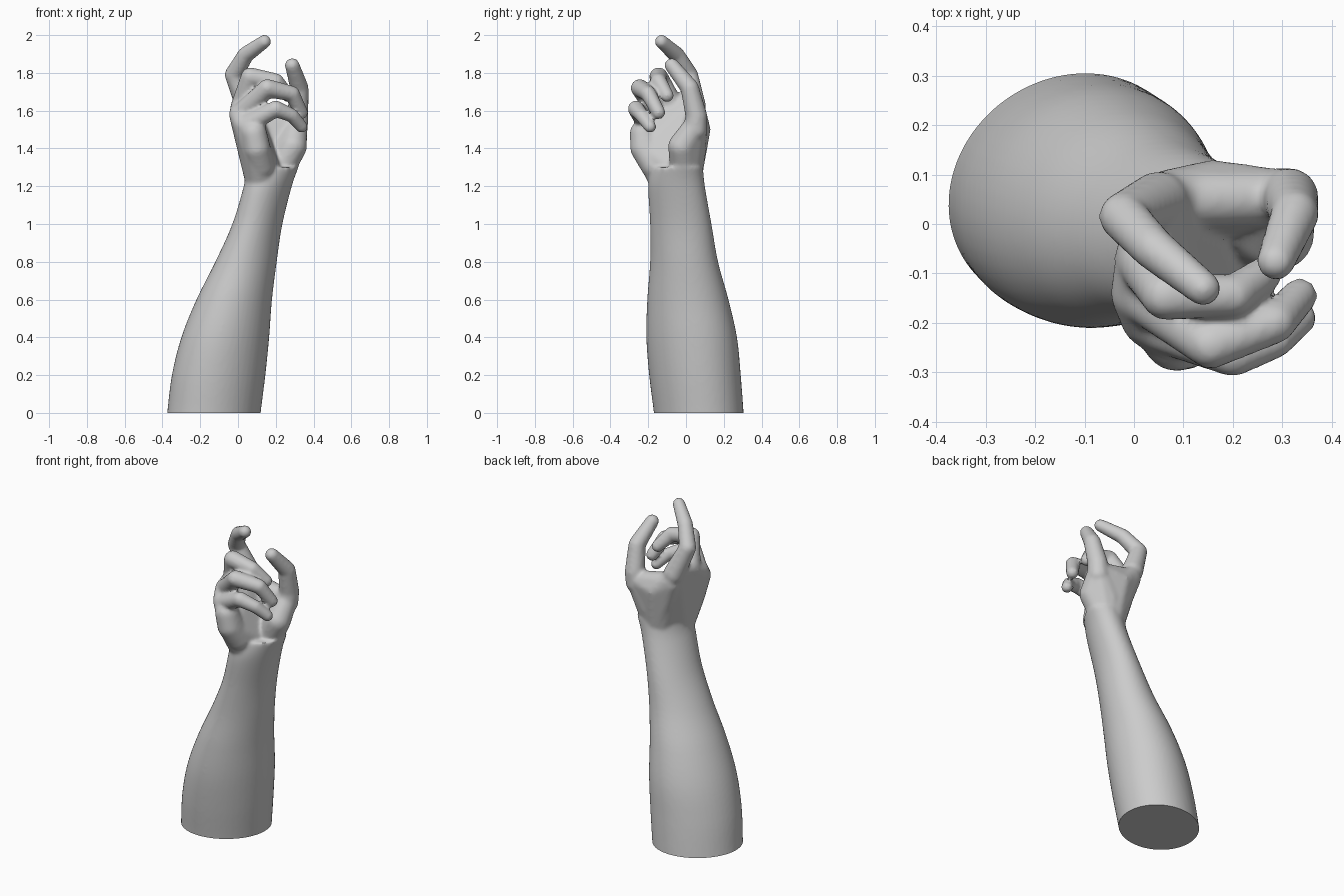
import bpy, bmesh, math
from mathutils import Vector

if "Cube" in bpy.data.objects:
    bpy.data.objects.remove(bpy.data.objects["Cube"])

skin = bpy.data.materials.new("plain grey")
skin.diffuse_color = (0.6, 0.6, 0.6, 1)
skin.use_nodes = True
skin.node_tree.nodes["Principled BSDF"].inputs["Base Color"].default_value = skin.diffuse_color

bm = bmesh.new()


def hull(*balls):
    """Convex skin stretched over spheres given as (x, y, z, radius)."""
    pts = []
    for x, y, z, r in balls:
        ball = bmesh.new()
        bmesh.ops.create_icosphere(ball, subdivisions=3, radius=r)
        pts += [v.co + Vector((x, y, z)) for v in ball.verts]
        ball.free()
    part = bmesh.new()
    for p in pts:
        part.verts.new(p)
    res = bmesh.ops.convex_hull(part, input=part.verts)
    junk = {g for g in res["geom_interior"] + res["geom_unused"]
            if isinstance(g, bmesh.types.BMVert)}
    bmesh.ops.delete(part, geom=list(junk), context='VERTS')
    bmesh.ops.recalc_face_normals(part, faces=part.faces)
    new = {v: bm.verts.new(v.co) for v in part.verts}
    for f in part.faces:
        bm.faces.new([new[v] for v in f.verts])
    part.free()


def chain(*balls):
    """Row of tapered segments, such as one finger."""
    for a, b in zip(balls, balls[1:]):
        hull(a, b)


def loft(rings, sides=48, steps=6):
    """Smooth tube through rings of (z, x min, x max, y min, y max, skew)."""
    rows = [rings[0]] + rings + [rings[-1]]
    prof = []
    for i in range(len(rings) - 1):
        p0, p1, p2, p3 = (Vector(r) for r in rows[i:i + 4])
        for k in range(steps):
            t = k / steps
            prof.append(0.5 * (2 * p1 + (p2 - p0) * t + (2 * p0 - 5 * p1 + 4 * p2 - p3) * t * t
                               + (3 * p1 - p0 - 3 * p2 + p3) * t ** 3))
    prof.append(Vector(rings[-1]))
    loops = []
    for z, x0, x1, y0, y1, skew in prof:
        loops.append([bm.verts.new(((x0 + x1) / 2 + (x1 - x0) / 2 * math.cos(a),
                                    (y0 + y1) / 2 + (y1 - y0) / 2 * math.sin(a + skew), z))
                      for a in (2 * math.pi * j / sides for j in range(sides))])
    for lo, hi in zip(loops, loops[1:]):
        for j in range(sides):
            k = (j + 1) % sides
            bm.faces.new((lo[j], lo[k], hi[k], hi[j]))
    bm.faces.new(loops[0][::-1])
    bm.faces.new(loops[-1])


# Forearm (runs below the floor, trimmed flat later)
loft([(-0.1, -0.385, 0.11, -0.16, 0.31, 0.12),
      (0.0, -0.375, 0.12, -0.17, 0.305, 0.12),
      (0.2, -0.35, 0.145, -0.195, 0.29, 0.12),
      (0.4, -0.30, 0.165, -0.21, 0.27, 0.12),
      (0.6, -0.22, 0.18, -0.205, 0.225, 0.12),
      (0.8, -0.12, 0.205, -0.19, 0.17, 0.15),
      (1.0, -0.03, 0.235, -0.19, 0.135, 0.2),
      (1.2, 0.03, 0.285, -0.20, 0.10, 0.28),
      (1.3, 0.045, 0.32, -0.18, 0.09, 0.28)])

# Palm: back of the hand, heel and little-finger edge
hull((0.12, -0.11, 1.22, 0.08), (0.18, 0.0, 1.24, 0.08), (0.10, -0.20, 1.38, 0.075),
     (0.03, -0.19, 1.53, 0.058), (0.01, -0.14, 1.58, 0.058),
     (0.02, -0.06, 1.63, 0.056), (0.05, 0.04, 1.63, 0.058))
hull((0.12, -0.165, 1.31, 0.075), (0.10, -0.225, 1.40, 0.07),
     (0.085, -0.23, 1.48, 0.068), (0.04, -0.19, 1.53, 0.055))
# Thumb muscle and the web towards the index finger
hull((0.20, 0.0, 1.25, 0.08), (0.29, -0.02, 1.41, 0.075), (0.305, 0.05, 1.52, 0.062),
     (0.22, 0.03, 1.38, 0.075))
hull((0.19, 0.01, 1.25, 0.075), (0.16, 0.075, 1.50, 0.055), (0.30, 0.055, 1.52, 0.055),
     (0.07, 0.05, 1.56, 0.06))
hull((0.16, 0.075, 1.50, 0.055), (0.07, 0.05, 1.58, 0.06))

# Thumb
chain((0.305, 0.05, 1.50, 0.064), (0.315, 0.055, 1.57, 0.058),
      (0.325, 0.02, 1.72, 0.049), (0.287, -0.075, 1.84, 0.039))
# Index finger
chain((0.05, 0.045, 1.62, 0.062), (-0.022, 0.015, 1.79, 0.049),
      (0.04, -0.05, 1.895, 0.044), (0.14, -0.13, 1.966, 0.036))
# Middle finger
chain((0.02, -0.07, 1.62, 0.060), (0.065, -0.145, 1.78, 0.050),
      (0.20, -0.145, 1.755, 0.043), (0.265, -0.10, 1.68, 0.036))
# Ring finger
chain((0.015, -0.14, 1.58, 0.058), (0.155, -0.245, 1.72, 0.048),
      (0.285, -0.20, 1.69, 0.042), (0.335, -0.145, 1.59, 0.036))
# Little finger
chain((0.035, -0.20, 1.52, 0.054), (0.20, -0.265, 1.61, 0.044),
      (0.285, -0.235, 1.575, 0.037), (0.337, -0.19, 1.515, 0.033))

mesh = bpy.data.meshes.new("arm_parts")
bm.to_mesh(mesh)
bm.free()
parts = bpy.data.objects.new("arm_parts", mesh)
bpy.context.collection.objects.link(parts)

# Fuse the parts into one skin and soften the joins
remesh = parts.modifiers.new("fuse", 'REMESH')
remesh.mode = 'VOXEL'
remesh.voxel_size = 0.01
soft = parts.modifiers.new("soften", 'SMOOTH')
soft.factor = 0.5
soft.iterations = 7
fused = bpy.data.meshes.new_from_object(
    parts.evaluated_get(bpy.context.evaluated_depsgraph_get()))
bpy.data.objects.remove(parts)

# Trim the forearm flat on the floor
bm = bmesh.new()
bm.from_mesh(fused)
bmesh.ops.bisect_plane(bm, geom=bm.verts[:] + bm.edges[:] + bm.faces[:], dist=1e-5,
                       plane_co=(0, 0, 0), plane_no=(0, 0, 1), clear_inner=True)
bmesh.ops.holes_fill(bm, edges=[e for e in bm.edges if e.is_boundary], sides=0)
bmesh.ops.recalc_face_normals(bm, faces=bm.faces)
bm.to_mesh(fused)
bm.free()

fused.materials.clear()
fused.materials.append(skin)
arm = bpy.data.objects.new("forearm_and_hand", fused)
bpy.context.collection.objects.link(arm)
bpy.context.view_layer.objects.active = arm
arm.select_set(True)
bpy.ops.object.shade_smooth_by_angle(angle=math.radians(45))
